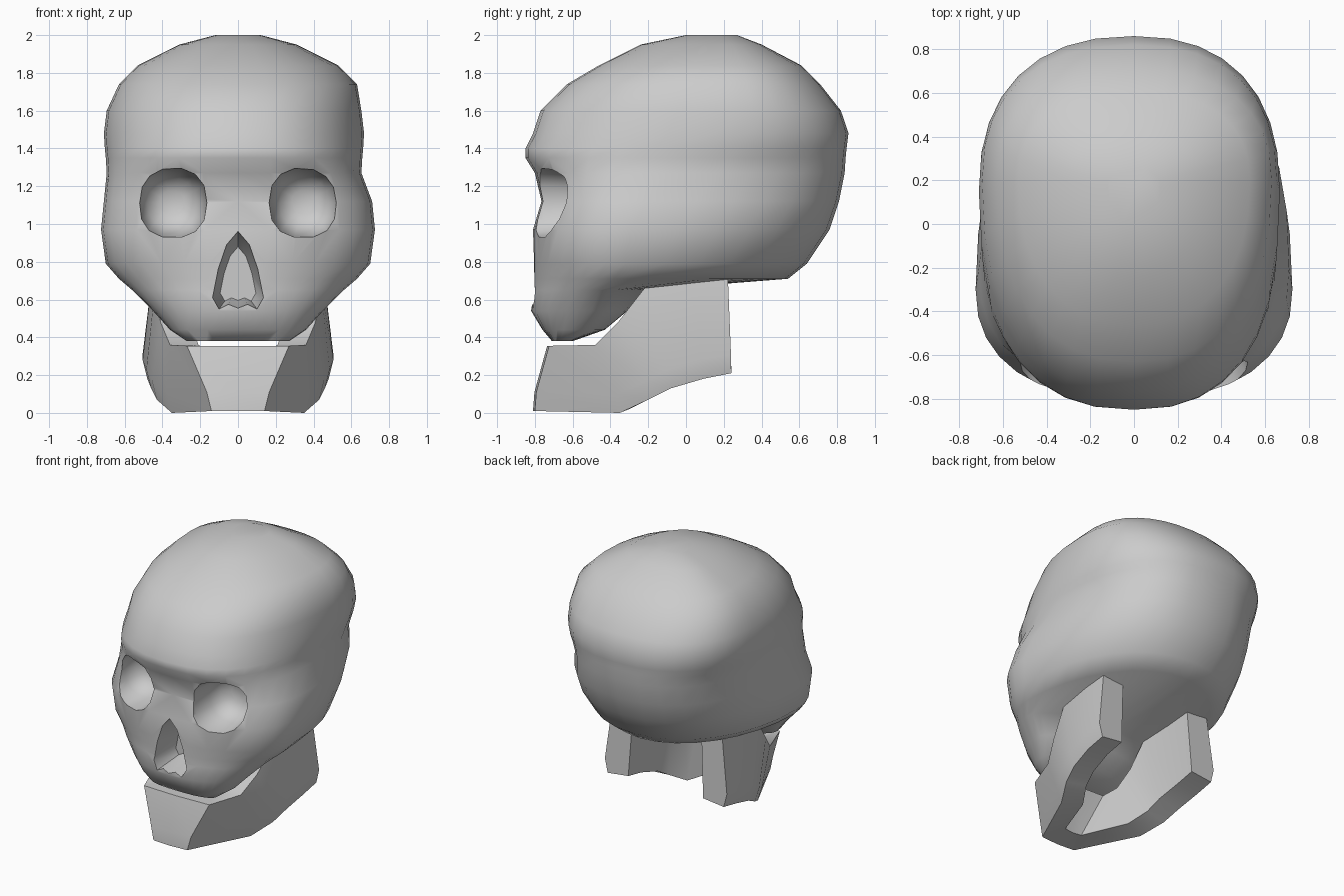
import bpy, bmesh, math

if "Cube" in bpy.data.objects:
    bpy.data.objects.remove(bpy.data.objects["Cube"])


def mesh_object(name, verts, faces):
    me = bpy.data.meshes.new(name)
    me.from_pydata(verts, [], faces)
    bm = bmesh.new()
    bm.from_mesh(me)
    bmesh.ops.recalc_face_normals(bm, faces=bm.faces)
    bm.to_mesh(me)
    bm.free()
    ob = bpy.data.objects.new(name, me)
    bpy.context.collection.objects.link(ob)
    return ob


def loft(name, rings):
    """Skin a stack of equal-length closed rings and cap both ends."""
    n = len(rings[0])
    verts = [v for r in rings for v in r]
    faces = [(i * n + j, i * n + (j + 1) % n, (i + 1) * n + (j + 1) % n, (i + 1) * n + j)
             for i in range(len(rings) - 1) for j in range(n)]
    faces += [tuple(range(n)), tuple(range(len(verts) - n, len(verts)))]
    return mesh_object(name, verts, faces)


def spow(v, p):
    return math.copysign(abs(v) ** p, v)


def activate(ob):
    bpy.ops.object.select_all(action='DESELECT')
    ob.select_set(True)
    bpy.context.view_layer.objects.active = ob


def carve(target, outline, stations):
    """Cut a tapered pocket; outline in x/z, stations = (y, scale)."""
    cx = sum(p[0] for p in outline) / len(outline)
    cz = sum(p[1] for p in outline) / len(outline)
    cutter = loft("cutter", [[(cx + (x - cx) * s, y, cz + (z - cz) * s) for x, z in outline]
                             for y, s in stations])
    cutter.hide_render = True
    mod = target.modifiers.new("pocket", 'BOOLEAN')
    mod.operation, mod.solver, mod.object = 'DIFFERENCE', 'EXACT', cutter
    activate(target)
    bpy.ops.object.modifier_apply(modifier=mod.name)
    bpy.data.objects.remove(cutter)


# Cranium and upper face: z, front y, back y, half width, y of widest point, squareness
levels = [
    (0.38, -0.71, -0.60, 0.27, -0.63, 0.8),
    (0.44, -0.76, -0.43, 0.36, -0.56, 0.85),
    (0.54, -0.82, -0.31, 0.45, -0.50, 0.95),
    (0.65, -0.81, -0.22, 0.56, -0.46, 1.0),
    (0.71, -0.81, 0.54, 0.63, -0.38, 1.0),
    (0.79, -0.81, 0.64, 0.70, -0.32, 0.93),
    (0.97, -0.81, 0.76, 0.725, -0.30, 0.87),
    (1.12, -0.765, 0.81, 0.71, -0.20, 0.83),
    (1.27, -0.80, 0.84, 0.695, -0.08, 0.82),
    (1.35, -0.85, 0.845, 0.70, 0.02, 0.83),
    (1.40, -0.85, 0.85, 0.705, 0.08, 0.83),
    (1.48, -0.81, 0.86, 0.71, 0.15, 0.85),
    (1.60, -0.77, 0.82, 0.695, 0.20, 0.85),
    (1.74, -0.63, 0.71, 0.63, 0.20, 0.86),
    (1.84, -0.46, 0.61, 0.53, 0.20, 0.87),
    (1.95, -0.24, 0.40, 0.31, 0.20, 0.9),
    (2.00, 0.00, 0.27, 0.12, 0.17, 0.9)]
SEG = 32
rings = []
for z, yf, yb, w, ym, p in levels:
    ring = []
    for k in range(SEG):
        a = 2 * math.pi * k / SEG
        x = w * spow(math.sin(a), p)
        c = spow(math.cos(a), p)
        y = ym + (yf - ym) * c if c > 0 else ym + (ym - yb) * c
        if x > 0 and 1.15 < z < 1.7:     # right temple is slightly flatter
            x *= 0.94
        ring.append((x, y, z))
    rings.append(ring)
skull = loft("skull", rings)

# Eye sockets
for side in (-1, 1):
    eye = []
    for k in range(14):
        a = 2 * math.pi * k / 14
        eye.append((side * 0.35 + 0.185 * spow(math.cos(a), 0.85),
                    1.112 + 0.185 * spow(math.sin(a), 0.85)))
    carve(skull, eye, [(-1.0, 1.04), (-0.75, 1.0), (-0.60, 0.9), (-0.52, 0.7), (-0.48, 0.35)])

# Nose opening
half = [(0.06, 0.89), (0.105, 0.76), (0.135, 0.61), (0.10, 0.55), (0.05, 0.575)]
nose = [(0, 0.96)] + half + [(0, 0.555)] + [(-x, z) for x, z in reversed(half)]
carve(skull, nose, [(-1.0, 1.04), (-0.8, 1.0), (-0.6, 0.7)])

# Lower jaw: outer top, outer bottom, inward offset; mirrored over x
stations = [
    ((0.00, -0.735, 0.355), (0.00, -0.81, 0.01), (0, 0.16)),
    ((0.27, -0.725, 0.355), (0.14, -0.80, 0.01), (-0.07, 0.16)),
    ((0.36, -0.48, 0.36), (0.35, -0.35, 0.00), (-0.15, 0.05)),
    ((0.41, -0.36, 0.48), (0.43, -0.20, 0.07), (-0.16, 0.02)),
    ((0.44, -0.22, 0.66), (0.46, -0.08, 0.13), (-0.17, 0)),
    ((0.45, 0.02, 0.76), (0.48, 0.09, 0.18), (-0.17, 0)),
    ((0.45, 0.22, 0.76), (0.48, 0.24, 0.21), (-0.17, 0))]


def section(st, s):
    (tx, ty, tz), (bx, by, bz), (dx, dy) = st
    mx, my = bx + (0.025 if bx > 0 else 0), by * .9 + ty * .1
    return [(s * tx, ty, tz), (s * mx, my, bz + 0.1), (s * bx, by, bz),
            (s * (bx + dx), by + dy, bz + 0.02), (s * (tx + dx), ty + dy, tz)]


jaw = loft("lower_jaw", [section(st, -1) for st in reversed(stations[1:])]
           + [section(st, 1) for st in stations])

for ob in (skull, jaw):
    activate(ob)
    bpy.ops.object.shade_smooth_by_angle(angle=math.radians(52))
